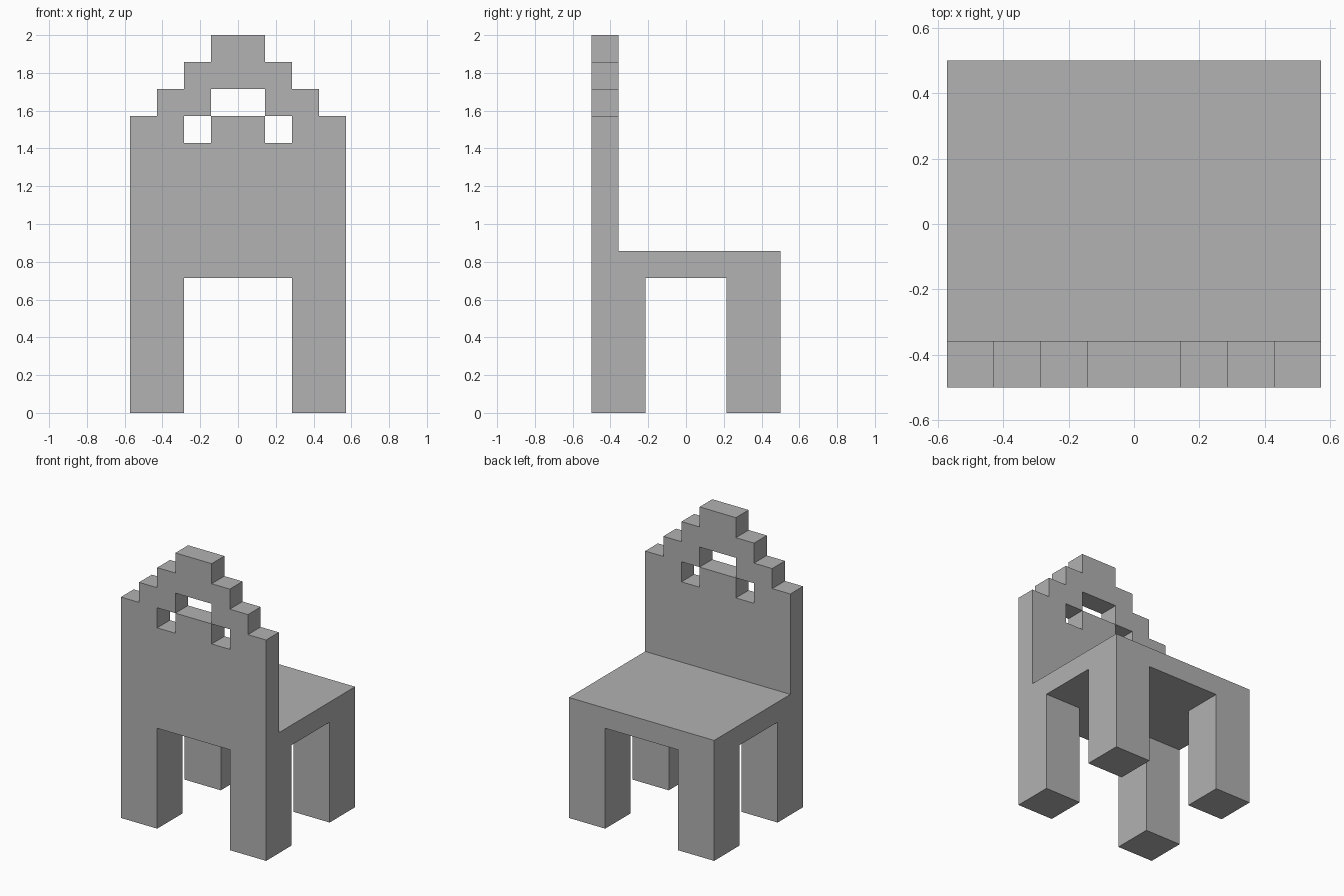
import bpy
import bmesh
from mathutils import Vector

if "Cube" in bpy.data.objects:
    bpy.data.objects.remove(bpy.data.objects["Cube"], do_unlink=True)

U = 1 / 7  # block size; the chair is 8 x 7 x 14 blocks

grey = bpy.data.materials.new("plain grey")
grey.use_nodes = True
colour = (0.445, 0.445, 0.445, 1)
grey.diffuse_color = colour
grey.node_tree.nodes["Principled BSDF"].inputs["Base Color"].default_value = colour


def box(x0, x1, y0, y1, z0, z1):
    """Set of block cells filling a box."""
    return {(x, y, z) for x in range(x0, x1)
            for y in range(y0, y1) for z in range(z0, z1)}


# Legs and seat
parts = {}
for end, y in (("front", 0), ("back", 5)):
    for side, x in (("right", 0), ("left", 6)):
        parts[f"{end}_{side}_leg"] = box(x, x + 2, y, y + 2, 0, 5)
parts["seat"] = box(0, 8, 0, 7, 5, 6)

# Upright panel with a stepped crown and an arched cut-out
panel = box(0, 8, 0, 1, 6, 11)
for step in range(1, 4):
    panel |= box(step, 8 - step, 0, 1, 10 + step, 11 + step)
panel -= box(3, 5, 0, 1, 11, 12)
for x in (2, 5):
    panel -= box(x, x + 1, 0, 1, 10, 11)
parts["backrest"] = panel

solid = set().union(*parts.values())


def build(name, cells):
    """Skin only the exposed block sides, then merge flat areas."""
    bm = bmesh.new()
    for cell in cells:
        for axis in range(3):
            for sign in (-1, 1):
                n = Vector((0, 0, 0))
                n[axis] = sign
                if tuple(int(c + d) for c, d in zip(cell, n)) in solid:
                    continue
                u = Vector((0, 0, 0))
                u[(axis + 1) % 3] = 1
                v = n.cross(u)
                mid = Vector(cell) + Vector((-3.5, -3, 0.5)) + n / 2
                corners = [mid + (a * u + b * v) / 2
                           for a, b in ((-1, -1), (1, -1), (1, 1), (-1, 1))]
                bm.faces.new([bm.verts.new(c * U) for c in corners])
    bmesh.ops.remove_doubles(bm, verts=bm.verts, dist=U / 100)
    bmesh.ops.dissolve_limit(bm, angle_limit=0.01, verts=bm.verts, edges=bm.edges)
    mesh = bpy.data.meshes.new(name)
    bm.to_mesh(mesh)
    bm.free()
    mesh.materials.append(grey)
    bpy.context.collection.objects.link(bpy.data.objects.new(name, mesh))


for name, cells in parts.items():
    build(name, cells)
